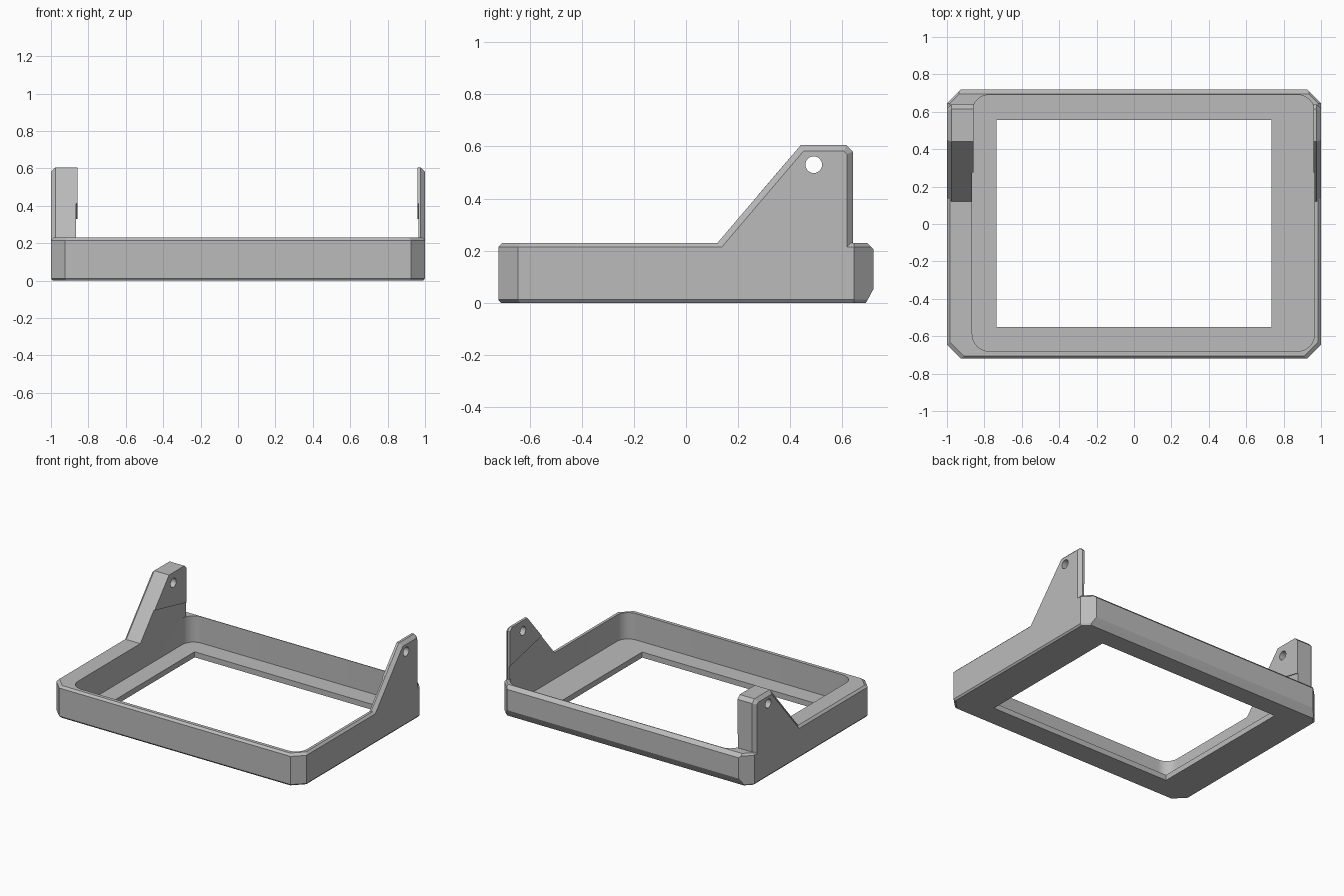
import bpy, bmesh, math
from mathutils import Vector

if "Cube" in bpy.data.objects:
    bpy.data.objects.remove(bpy.data.objects["Cube"], do_unlink=True)

grey = bpy.data.materials.new("plain grey")
grey.use_nodes = True
colour = (0.5, 0.5, 0.5, 1)
grey.diffuse_color = colour
grey.node_tree.nodes["Principled BSDF"].inputs["Base Color"].default_value = colour


def loft(name, loops):
    """Closed solid skinned through matching loops of points."""
    bm = bmesh.new()
    rings = [[bm.verts.new(p) for p in loop] for loop in loops]
    n = len(rings[0])
    for a, b in zip(rings, rings[1:]):
        for i in range(n):
            j = (i + 1) % n
            bm.faces.new((a[i], a[j], b[j], b[i]))
    bm.faces.new(rings[0][::-1])
    bm.faces.new(rings[-1])
    bmesh.ops.recalc_face_normals(bm, faces=bm.faces)
    mesh = bpy.data.meshes.new(name)
    bm.to_mesh(mesh)
    bm.free()
    mesh.materials.append(grey)
    obj = bpy.data.objects.new(name, mesh)
    bpy.context.collection.objects.link(obj)
    return obj


def combine(target, tool, operation):
    """Apply a boolean and discard the tool."""
    mod = target.modifiers.new("cut", "BOOLEAN")
    mod.object, mod.operation, mod.solver = tool, operation, "EXACT"
    bpy.context.view_layer.objects.active = target
    bpy.ops.object.modifier_apply(modifier=mod.name)
    bpy.data.objects.remove(tool, do_unlink=True)


def octagon(z, inset, back):
    """Outer outline with cut corners; the back edge slides on its own."""
    x, front, cut = 1 - inset, -0.72 + inset, 0.075
    slide = 1.645 - back - inset
    half = [(x - cut, front), (x, front + cut), (x, 0.645), (slide, back)]
    pts = half + [(-px, py) for px, py in reversed(half)]
    return [(px, py, z) for px, py in pts]


def rounded_box(x0, x1, y0, y1, r, steps):
    pts = []
    for k, (cx, cy) in enumerate([(x1 - r, y1 - r), (x0 + r, y1 - r),
                                  (x0 + r, y0 + r), (x1 - r, y0 + r)]):
        for s in range(steps + 1):
            a = math.pi / 2 * (k + s / steps)
            pts.append((cx + r * math.cos(a), cy + r * math.sin(a)))
    return pts


def prism_z(name, pts, z0, z1):
    return loft(name, [[(x, y, z) for x, y in pts] for z in (z0, z1)])


def inset_profile(pts, d):
    """Offset a counter-clockwise profile inwards by d."""
    out = []
    for i, p in enumerate(pts):
        p = Vector(p)
        e1 = (p - Vector(pts[i - 1])).normalized()
        e2 = (Vector(pts[(i + 1) % len(pts)]) - p).normalized()
        n1, n2 = Vector((-e1.y, e1.x)), Vector((-e2.y, e2.x))
        out.append(tuple(p + (n1 + n2) * d / (1 + n1.dot(n2))))
    return out


def across(x, pts):
    return [(x, y, z) for y, z in pts]


# Outer body with bevelled rims
frame = loft("tray_frame", [
    octagon(0, 0.01, 0.69), octagon(0.012, 0, 0.697), octagon(0.055, 0, 0.72),
    octagon(0.205, 0, 0.72), octagon(0.215, 0, 0.71), octagon(0.23, 0.015, 0.695)])

# Upright ears, thick on one side and thin on the other
ear = [(0.01, 0.1), (0.64, 0.1), (0.64, 0.58), (0.615, 0.605), (0.44, 0.605)]
pad = [(0.64, 0.33)] + ear[2:] + [(0.275, 0.412)]
for side, inner in ((-1, 0.865), (1, 0.965)):
    upright = loft("ear", [across(side * inner, ear), across(side * 0.977, ear),
                           across(side, inset_profile(ear, 0.023))])
    combine(frame, upright, "UNION")

# Cavity with rounded corners, then the floor opening
combine(frame, prism_z("cavity", rounded_box(-0.865, 0.965, -0.68, 0.69, 0.09, 8),
                       0.04, 0.8), "DIFFERENCE")
combine(frame, prism_z("opening", [(-0.735, -0.55), (0.735, -0.55),
                                   (0.735, 0.555), (-0.735, 0.555)],
                       -0.1, 0.1), "DIFFERENCE")

# Raised pads on the inner ear faces
for side, inner in ((-1, 0.865), (1, 0.965)):
    combine(frame, loft("pad", [across(side * (inner - 0.006), pad),
                                across(side * (inner + 0.008), pad)]), "UNION")

# Pivot holes through both ears
circle = [(0.49 + 0.032 * math.cos(a), 0.53 + 0.032 * math.sin(a))
          for a in (math.tau * i / 24 for i in range(24))]
combine(frame, loft("pivot_hole", [across(-1.2, circle), across(1.2, circle)]), "DIFFERENCE")

# Smooth only the rounded corners and holes
bpy.ops.object.select_all(action="DESELECT")
frame.select_set(True)
bpy.context.view_layer.objects.active = frame
bpy.ops.object.shade_smooth_by_angle(angle=math.radians(20))
